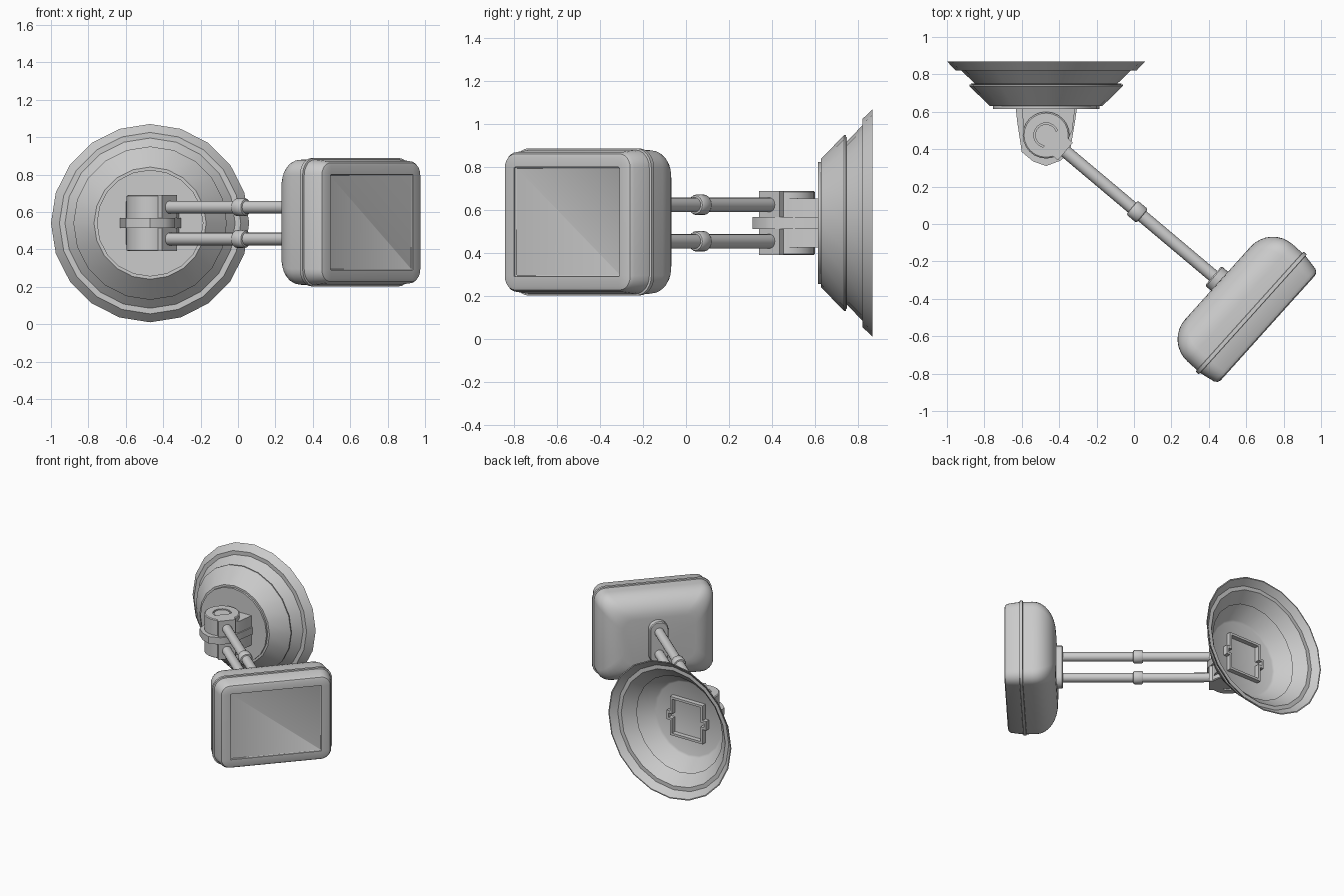
import bpy, bmesh
from math import sin, cos, pi, radians
from mathutils import Matrix, Vector

if "Cube" in bpy.data.objects:
    bpy.data.objects.remove(bpy.data.objects["Cube"])

ZC = 0.54
HINGE = Vector((-0.47, 0.475, 0))


def frame(origin, x, y, z):
    """Matrix placing local axes x, y, z at origin."""
    m = Matrix((x, y, z)).transposed().to_4x4()
    m.translation = origin
    return m


def loft(name, rings, matrix=Matrix(), caps=True, angle=32):
    """Skin equal-length rings of (x, y, z); without caps the last ring joins the first."""
    bm = bmesh.new()
    loops = [[bm.verts.new(matrix @ Vector(p)) for p in r] for r in rings]
    n = len(loops[0])
    pairs = list(zip(loops, loops[1:]))
    if caps:
        bm.faces.new(loops[0])
        bm.faces.new(loops[-1])
    else:
        pairs.append((loops[-1], loops[0]))
    for a, b in pairs:
        for i in range(n):
            j = (i + 1) % n
            bm.faces.new((a[i], a[j], b[j], b[i]))
    bmesh.ops.recalc_face_normals(bm, faces=bm.faces)
    me = bpy.data.meshes.new(name)
    bm.to_mesh(me)
    bm.free()
    ob = bpy.data.objects.new(name, me)
    bpy.context.collection.objects.link(ob)
    bpy.ops.object.select_all(action='DESELECT')
    ob.select_set(True)
    bpy.context.view_layer.objects.active = ob
    bpy.ops.object.shade_smooth_by_angle(angle=radians(angle))
    return ob


def lathe(name, profile, matrix=Matrix(), sides=24):
    """Revolve (radius, height) pairs about local z."""
    loft(name, [[(r * cos(2 * pi * i / sides), r * sin(2 * pi * i / sides), h)
                 for i in range(sides)] for r, h in profile], matrix)


def prism(name, outline, z0, z1, matrix=Matrix()):
    loft(name, [[(x, y, z) for x, y in outline] for z in (z0, z1)], matrix)


def rounded(hw, hh, r, d, seg=6):
    """Rounded rectangle ring at depth d."""
    pts = []
    for k, (sx, sy) in enumerate(((1, 1), (-1, 1), (-1, -1), (1, -1))):
        for i in range(seg + 1):
            a = pi / 2 * (k + i / seg)
            pts.append((sx * (hw - r) + r * cos(a), sy * (hh - r) + r * sin(a), d))
    return pts


X, Y, Z = Vector((1, 0, 0)), Vector((0, 1, 0)), Vector((0, 0, 1))

# Hollow stepped wall dish, local z pointing to the wall
wall = frame(Vector((-0.47, 0, ZC)), X, -Z, Y)
lathe("wall_dish", [
    (0.285, 0.615), (0.285, 0.63), (0.30, 0.63), (0.41, 0.737), (0.41, 0.745),
    (0.375, 0.745), (0.455, 0.822), (0.485, 0.822), (0.53, 0.87),
    (0.522, 0.87), (0.478, 0.828), (0.448, 0.828), (0.37, 0.75), (0.402, 0.75),
    (0.295, 0.64), (0.28, 0.632)], wall, 20)


# Raised mounting frame with side tabs, inside the dish
def tabbed(w, h, tab, t):
    half = [(w, -h), (w, -t), (tab, -t), (tab, t), (w, t), (w, h)]
    return half + [(-x, -y) for x, y in half]


outer, inner = tabbed(0.14, 0.15, 0.17, 0.035), tabbed(0.122, 0.132, 0.152, 0.017)
loft("mounting_frame", [[(x, y, d) for x, y in o] for o, d in
                        ((outer, 0.625), (outer, 0.668), (inner, 0.668), (inner, 0.625))],
     wall, caps=False)

# Hinge tongue and wall blocks
tongue = [(-0.632, 0.62), (-0.625, 0.55), (-0.60, 0.385), (-0.54, 0.335), (-0.47, 0.31),
          (-0.39, 0.34), (-0.34, 0.40), (-0.315, 0.55), (-0.305, 0.62)]
prism("hinge_tongue", tongue, ZC - 0.027, ZC + 0.027)
block = [(-0.60, 0.62), (-0.585, 0.46), (-0.35, 0.46), (-0.33, 0.50), (-0.315, 0.62)]
prism("hinge_wall_block", block, ZC - 0.115, ZC + 0.115)

# Arm axes: d along the arm, s across it
d = Vector((0.765, -0.644, 0)).normalized()
s = Vector((-d.y, d.x, 0))

for side, word in ((1, "upper"), (-1, "lower")):
    # Hinge drum with a ringed pin
    drum = frame(HINGE + Z * ZC, X, Y * side, Z * side)
    lathe(word + "_hinge_drum", [(0.125, 0.027), (0.125, 0.145), (0.118, 0.15), (0.066, 0.15),
                                 (0.066, 0.135), (0.058, 0.135), (0.058, 0.145)], drum)
    knuckle = frame(HINGE + Z * ZC, d, s, Z)
    prism(word + "_arm_knuckle", [(0.03, -0.062), (0.135, -0.062), (0.135, 0.062), (0.03, 0.062)],
          side * 0.027, side * 0.15, knuckle)
    # Rod and its collar
    rod = frame(HINGE + Z * (ZC + side * 0.085), s, Z, d)
    lathe(word + "_rod", [(0.02, 0.08), (0.034, 0.10), (0.034, 1.23)], rod, 16)
    lathe(word + "_collar", [(0.034, 0.60), (0.043, 0.602), (0.048, 0.61),
                             (0.048, 0.662), (0.043, 0.67), (0.034, 0.672)], rod, 16)

# Lamp head: local z is the facing direction, x is its width
n = Vector((0.743, -0.669, 0)).normalized()
u = Vector((-n.y, n.x, 0))
head = frame(Vector((0.716, -0.556, 0.545)), u, Z, n)
rings = [rounded(0.325, 0.25, 0.004, -0.012), rounded(0.33, 0.255, 0.005, -0.008),
         rounded(0.33, 0.255, 0.005, 0), rounded(0.375, 0.30, 0.05, 0),
         rounded(0.393, 0.317, 0.065, -0.006), rounded(0.405, 0.326, 0.075, -0.022),
         rounded(0.421, 0.335, 0.085, -0.108), rounded(0.432, 0.343, 0.093, -0.11),
         rounded(0.432, 0.343, 0.093, -0.13), rounded(0.421, 0.335, 0.085, -0.132)]
for i in range(9):
    a = pi / 2 * i / 8
    inset = 0.16 * (1 - cos(a))
    rings.append(rounded(0.421 - inset, 0.335 - inset, 0.085, -0.20 - 0.16 * sin(a)))
loft("lamp_head", rings, head)

# Pill-shaped socket where the rods meet the head
pill = frame(HINGE + Z * ZC, s, Z, d)
loft("rod_socket", [rounded(0.068, 0.165, 0.067, 1.23), rounded(0.068, 0.165, 0.067, 1.175),
                    rounded(0.062, 0.159, 0.061, 1.168)], pill)
